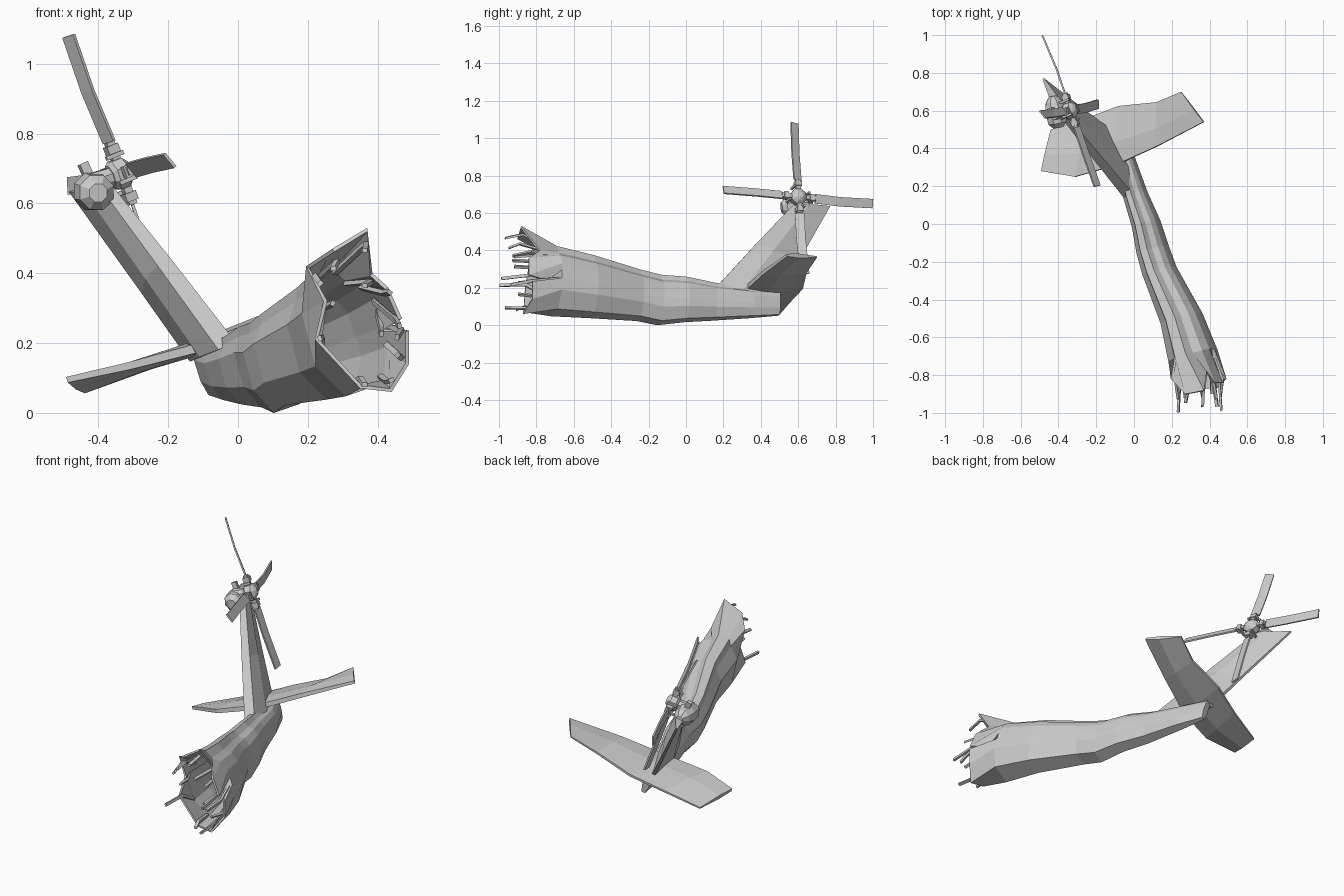
import bpy, bmesh, math, random
from mathutils import Vector as V, Matrix

if "Cube" in bpy.data.objects:
    bpy.data.objects.remove(bpy.data.objects["Cube"])

random.seed(4)
LAT = V((.90, .30, .31)).normalized()      # sideways axis of the tilted wreck
UP = V((-.32, .01, .93)).normalized()      # its upward axis
SPIN = V((.86, .34, .34)).normalized()     # rotor axis


def loft(name, rings, caps=(True, True)):
    """Skin equal-sized closed rings."""
    bm = bmesh.new()
    vs = [[bm.verts.new(p) for p in r] for r in rings]
    n = len(rings[0])
    for a, b in zip(vs, vs[1:]):
        for i in range(n):
            j = (i + 1) % n
            bm.faces.new((a[i], a[j], b[j], b[i]))
    if caps[0]:
        bm.faces.new(vs[0])
    if caps[1]:
        bm.faces.new(vs[-1])
    bmesh.ops.recalc_face_normals(bm, faces=bm.faces)
    me = bpy.data.meshes.new(name)
    bm.to_mesh(me)
    bm.free()
    ob = bpy.data.objects.new(name, me)
    bpy.context.collection.objects.link(ob)
    return ob


def beam(name, pts, side, w, t):
    """Rectangular bar along a path, w wide along side and t thick."""
    pts = [V(p) for p in pts]
    d = (pts[-1] - pts[0]).normalized()
    s = (side - d * side.dot(d)).normalized()
    u = d.cross(s)
    return loft(name, [[p + s * w / 2 * a + u * t / 2 * b for a, b in
                        ((1, 1), (-1, 1), (-1, -1), (1, -1))] for p in pts])


def turned(name, start, axis, profile, sides=8):
    """Faceted round body from (distance, radius) pairs along an axis."""
    axis = V(axis).normalized()
    s = axis.cross(V((0, 0, 1))).normalized()
    u = s.cross(axis)
    ang = [math.tau * (i + .5) / sides for i in range(sides)]
    return loft(name, [[V(start) + axis * d + (s * math.cos(a) + u * math.sin(a)) * r
                        for a in ang] for d, r in profile])


# Tail boom: one section with a raised spine, swept through stations
section = [(-.25, 1), (.25, 1), (.45, .75), (.8, .6), (1, .3), (1, .1), (1, -.15),
           (.95, -.5), (.5, -1), (-.5, -1), (-.95, -.4), (-.85, .45), (-.4, .78)]
stations = [(-.10, .50, .125, .020, .075), (-.05, .35, .12, .045, .08),
            (.005, .15, .128, .06, .10), (.06, 0, .14, .07, .12),
            (.095, -.14, .138, .08, .133), (.13, -.25, .163, .085, .135),
            (.245, -.50, .21, .105, .165), (.305, -.70, .24, .125, .183)]
rings = [[V((x, y, z)) + LAT * a * w + UP * b * h for a, b in section]
         for x, y, z, w, h in stations]
# Torn rim with bent panels and notches
rim = [V(p) for p in [
    (.27, -.90, .47), (.37, -.88, .53), (.385, -.78, .40), (.43, -.84, .36),
    (.47, -.84, .27), (.42, -.74, .24), (.49, -.82, .235), (.49, -.82, .14),
    (.44, -.87, .06), (.35, -.87, .07), (.22, -.86, .21), (.245, -.84, .32),
    (.195, -.82, .42)]]
boom = loft("tail_boom", rings + [rim], (True, False))
shell = boom.modifiers.new("shell", 'SOLIDIFY')
shell.thickness = .011
shell.offset = -1

# Broken stringers poking out of the torn end
inside = rings[-1]
mid_in, mid_rim = V((.305, -.70, .24)), V((.355, -.84, .25))
tips = [-.95, -.97, -.92, -.93, -.99, -.90, -.94, -.90, -.97, -.91, -1.0, -.92, -.93]
for i, tip in enumerate(tips):
    a = inside[i].lerp(mid_in, .12)
    b = rim[i].lerp(mid_rim, .16)
    c = b + V((random.uniform(-.02, .02), 0, random.uniform(-.025, .01)))
    c.y = tip + .003
    radial = b - mid_rim
    beam(f"stringer_{i}", [a, b, c], radial.cross(V((0, 1, 0))), .016, .012)


# Thin lifting surfaces: six-sided section between leading and trailing points
def foil(name, spans, normal, lead, trail):
    out = []
    for le, te, t in spans:
        le, te = V(le), V(te)
        m = le.lerp(te, .4)
        out.append([le + normal * t * lead, m + normal * t, te + normal * t * trail,
                    te - normal * t * trail, m - normal * t, le - normal * t * lead])
    return loft(name, out)


foil("tail_fin", [((-.03, .15, .19), (-.13, .50, .15), .045),
                  ((-.21, .37, .43), (-.27, .605, .345), .036),
                  ((-.375, .575, .645), (-.48, .77, .635), .026)], LAT, .65, .2)
foil("stabilizer", [((-.49, .28, .095), (-.44, .50, .06), .014),
                    ((-.31, .25, .135), (-.25, .56, .13), .018),
                    ((-.10, .31, .19), (-.08, .625, .20), .022),
                    ((.12, .41, .28), (.12, .645, .285), .019),
                    ((.37, .54, .375), (.25, .70, .365), .012)], UP, .6, .3)

# Gearbox pod on the fin tip, with shaft and hub
turned("gearbox_pod", (-.40, .51, .63), (-.18, .95, .05),
       [(0, .028), (.025, .053), (.09, .058), (.14, .045), (.17, .02)])
beam("pod_stub", [(-.42, .60, .66), (-.445, .60, .715)], LAT, .026, .026)
hub = V((-.335, .602, .687))
turned("rotor_shaft", hub - SPIN * .10, SPIN, [(0, .035), (.08, .028)])
turned("rotor_hub", hub - SPIN * .035, SPIN,
       [(0, .035), (.012, .046), (.045, .046), (.06, .03), (.068, .016)])

# Four bent blades, each with a grip and cuff
blades = [((-.43, .585, .92), (-.485, .58, 1.08)),
          ((-.41, .82, .66), (-.485, .998, .65)),
          ((-.255, .37, .71), (-.195, .20, .723)),
          ((-.255, .615, .46), (-.19, .635, .275))]
for i, (mid, tip) in enumerate(blades):
    mid, tip = V(mid), V(tip)
    d = (mid - hub).normalized()
    d = (d - SPIN * d.dot(SPIN) * .6).normalized()
    tangent = SPIN.cross(d).normalized()
    chord = tangent + SPIN * .35
    root = hub + d * .095
    beam(f"blade_grip_{i}", [hub + d * .02, root], tangent, .024, .024)
    beam(f"blade_cuff_{i}", [hub + d * .06, hub + d * .085], tangent, .036, .036)
    beam(f"rotor_blade_{i}", [root, mid, tip], chord, .05, .009)
    # pitch link beside each grip
    p = hub + d * .055 + tangent * .024
    beam(f"pitch_link_{i}", [p - SPIN * .035, p + SPIN * .02], d, .012, .012)
